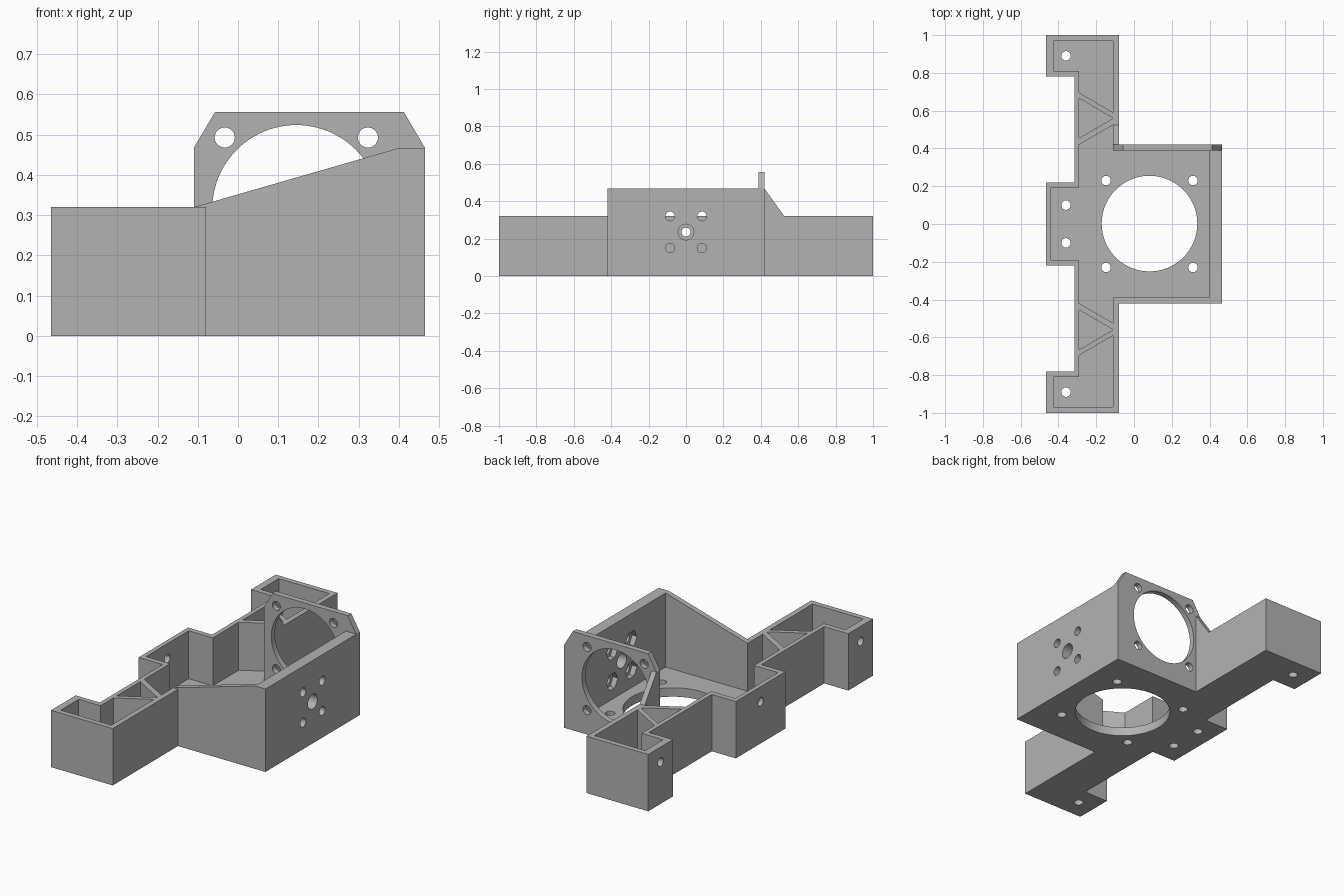
import bpy, bmesh, math
from mathutils import Matrix, Vector

cube = bpy.data.objects.get("Cube")
if cube:
    bpy.data.objects.remove(cube, do_unlink=True)

grey = bpy.data.materials.new("plain grey")
grey.use_nodes = True
grey.diffuse_color = (0.45, 0.45, 0.45, 1)
grey.node_tree.nodes["Principled BSDF"].inputs["Base Color"].default_value = grey.diffuse_color

FLOOR, ARM_TOP, BOX_TOP, PLATE_TOP = 0.05, 0.32, 0.467, 0.557
# maps profile coordinates (u, v) and depth d to the model's axes
AXES = {"z": lambda u, v, d: (u, v, d),
        "y": lambda u, v, d: (u, d, v),
        "x": lambda u, v, d: (d, u, v)}


def prism(name, profile, low, high, axis="z"):
    """Extrude a closed profile between two depths along an axis."""
    bm = bmesh.new()
    place = AXES[axis]
    ends = [[bm.verts.new(place(u, v, d)) for u, v in profile] for d in (low, high)]
    n = len(profile)
    bm.faces.new(ends[0])
    bm.faces.new(ends[1])
    for i in range(n):
        j = (i + 1) % n
        bm.faces.new((ends[0][i], ends[0][j], ends[1][j], ends[1][i]))
    bmesh.ops.recalc_face_normals(bm, faces=bm.faces)
    mesh = bpy.data.meshes.new(name)
    bm.to_mesh(mesh)
    bm.free()
    mesh.materials.append(grey)
    obj = bpy.data.objects.new(name, mesh)
    bpy.context.scene.collection.objects.link(obj)
    return obj


def hole(u, v, radius, low, high, axis="z", sides=32):
    ring = [(u + radius * math.cos(2 * math.pi * i / sides),
             v + radius * math.sin(2 * math.pi * i / sides)) for i in range(sides)]
    return prism("hole_cutter", ring, low, high, axis)


def combine(target, tools, operation):
    """Apply exact booleans and discard the tool objects."""
    for tool in tools:
        mod = target.modifiers.new("cut", "BOOLEAN")
        mod.operation, mod.solver, mod.object = operation, "EXACT", tool
        tool.hide_render = True
    graph = bpy.context.evaluated_depsgraph_get()
    mesh = bpy.data.meshes.new_from_object(target.evaluated_get(graph))
    target.modifiers.clear()
    target.data = mesh
    for tool in tools:
        bpy.data.objects.remove(tool, do_unlink=True)


def flip(points):
    return [(x, -y) for x, y in reversed(points)]


# Long bracket with end tabs and a middle tab
half = [(-0.08, 1), (-0.465, 1), (-0.465, 0.78), (-0.315, 0.78),
        (-0.315, 0.22), (-0.465, 0.22)]
bracket = prism("bracket", half + flip(half), 0, ARM_TOP)

# Box with sloping side wall
side = [(-0.11, 0), (0.465, 0), (0.465, BOX_TOP), (0.40, BOX_TOP), (-0.11, ARM_TOP)]
combine(bracket, [prism("box", side, -0.42, 0.40, "y")], "UNION")

# Pockets: the central one, then end and triangular ones between the ribs
centre = [(0.40, 0.39), (-0.11, 0.39), (-0.11, 0.525), (-0.29, 0.42),
          (-0.29, 0.19), (-0.44, 0.19)]
end = [(-0.425, 0.97), (-0.11, 0.97), (-0.11, 0.59), (-0.29, 0.695),
       (-0.29, 0.81), (-0.425, 0.81)]
triangle = [(-0.29, 0.665), (-0.29, 0.455), (-0.11, 0.56)]
pockets = [centre + flip(centre)]
for shape in (end, triangle):
    pockets += [shape, flip(shape)]
combine(bracket, [prism("pocket_cutter", p, FLOOR, 0.7) for p in pockets], "DIFFERENCE")

# Upright fan plate with clipped corners, and its gusset
plate = [(-0.11, 0), (0.465, 0), (0.465, BOX_TOP), (0.412, PLATE_TOP),
         (-0.057, PLATE_TOP), (-0.11, BOX_TOP)]
gusset = [(0.40, 0.2), (0.525, 0.2), (0.525, ARM_TOP), (0.42, BOX_TOP), (0.40, BOX_TOP)]
combine(bracket, [prism("fan_plate", plate, 0.388, 0.42, "y"),
                  prism("gusset", gusset, -0.11, -0.08, "x")], "UNION")

# Floor holes
cutters = [hole(0.082, 0.002, 0.253, -0.1, 0.1, sides=96)]
for s in (-1, 1):
    for x, y in ((-0.36, 0.89), (-0.36, 0.10), (-0.148, 0.23), (0.312, 0.23)):
        cutters.append(hole(x, s * y, 0.025, -0.1, 0.1))

# Fan opening and its screw holes
cutters.append(hole(0.145, 0.315, 0.209, 0.36, 0.45, "y", 96))
for sx in (-1, 1):
    for sz in (-1, 1):
        cutters.append(hole(0.145 + sx * 0.178, 0.315 + sz * 0.178, 0.025, 0.36, 0.45, "y"))

# Right wall holes with hexagonal nut recesses inside
cutters.append(hole(0, 0.235, 0.042, 0.35, 0.5, "x"))
for sy in (-1, 1):
    for sz in (-1, 1):
        y, z = sy * 0.085, 0.235 + sz * 0.085
        cutters.append(hole(y, z, 0.025, 0.35, 0.5, "x"))
        cutters.append(hole(y, z, 0.05, 0.36, 0.43, "x", 6))

# Holes through the tab walls
for y in (-0.89, 0, 0.89):
    cutters.append(hole(y, 0.235, 0.024, -0.5, -0.40, "x"))
combine(bracket, cutters, "DIFFERENCE")

# Smooth bores, crisp edges
bpy.ops.object.select_all(action="DESELECT")
bracket.select_set(True)
bpy.context.view_layer.objects.active = bracket
bpy.ops.object.shade_smooth_by_angle(angle=math.radians(25))
